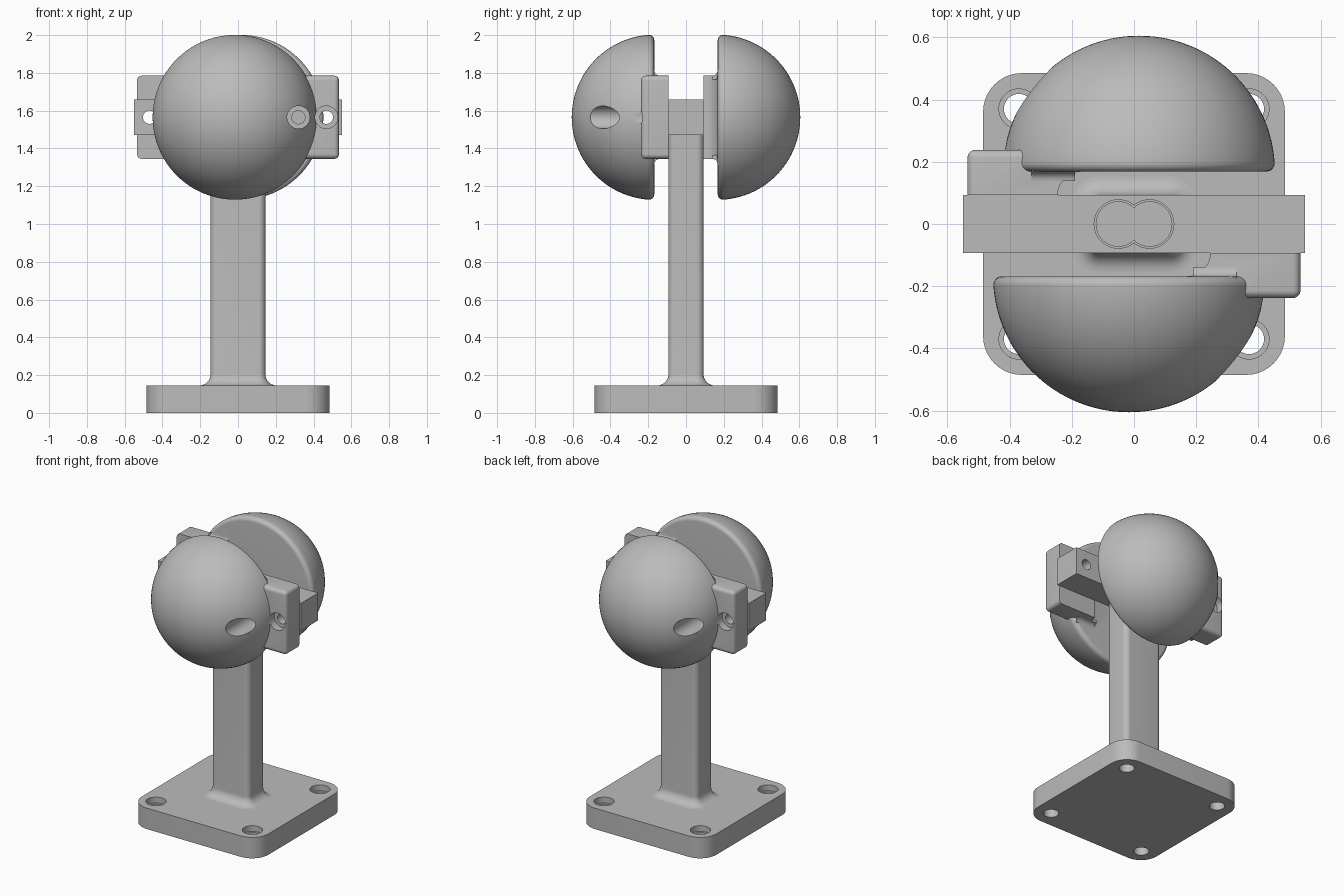
import bpy, bmesh
from math import pi, sin, cos, sqrt
from mathutils import Matrix, Vector

if "Cube" in bpy.data.objects:
    bpy.data.objects.remove(bpy.data.objects["Cube"])

grey = bpy.data.materials.new("plain grey")
grey.use_nodes = True
COLOUR = (0.5, 0.5, 0.5, 1)
grey.diffuse_color = COLOUR
grey.node_tree.nodes["Principled BSDF"].inputs["Base Color"].default_value = COLOUR

AXIS_Z = 1.565      # height of the ball and bar centre
BAR_Y = 0.093       # half depth of the bar
FLAT_Y = -0.168     # flat face of the front half ball


def finish(bm, name):
    bmesh.ops.recalc_face_normals(bm, faces=bm.faces)
    mesh = bpy.data.meshes.new(name)
    bm.to_mesh(mesh)
    bm.free()
    mesh.materials.append(grey)
    ob = bpy.data.objects.new(name, mesh)
    bpy.context.collection.objects.link(ob)
    return ob


def activate(ob):
    bpy.ops.object.select_all(action='DESELECT')
    ob.select_set(True)
    bpy.context.view_layer.objects.active = ob


def smooth(ob):
    activate(ob)
    bpy.ops.object.shade_smooth_by_angle(angle=pi / 6)


def boolean(ob, others, operation='DIFFERENCE'):
    activate(ob)
    for other in others:
        mod = ob.modifiers.new("boolean", 'BOOLEAN')
        mod.operation, mod.solver, mod.object = operation, 'EXACT', other
        bpy.ops.object.modifier_apply(modifier=mod.name)
        bpy.data.objects.remove(other)


def arc(cx, cy, r, start, end, steps=10):
    return [(cx + r * cos(start + (end - start) * i / steps),
             cy + r * sin(start + (end - start) * i / steps)) for i in range(steps + 1)]


def rounded_rect(hx, hy, r):
    corners = [(1, 1), (-1, 1), (-1, -1), (1, -1)]
    return [p for i, (sx, sy) in enumerate(corners)
            for p in arc(sx * (hx - r), sy * (hy - r), r, i * pi / 2, (i + 1) * pi / 2)]


def loft(name, loops):
    """Closed solid through a stack of (outline, z) loops."""
    bm = bmesh.new()
    rings = [[bm.verts.new((x, y, z)) for x, y in pts] for pts, z in loops]
    n = len(rings[0])
    for a, b in zip(rings, rings[1:]):
        for i in range(n):
            bm.faces.new((a[i], a[(i + 1) % n], b[(i + 1) % n], b[i]))
    bm.faces.new(rings[0])
    bm.faces.new(rings[-1])
    return finish(bm, name)


def rod(x, y, r, z0, z1):
    return loft("rod", [(arc(x, y, r, 0, 2 * pi * 47 / 48, 47), z) for z in (z0, z1)])


def bore(x, r, y0, y1):
    """Cylinder along y at the bar height."""
    ob = rod(x, -AXIS_Z, r, y0, y1)
    ob.data.transform(Matrix(((1, 0, 0, 0), (0, 0, 1, 0), (0, -1, 0, 0), (0, 0, 0, 1))))
    return ob


# Base plate with four counterbored holes
base = loft("base_plate", [(rounded_rect(0.485, 0.485, 0.125), z) for z in (0, 0.145)])
for sx in (-1, 1):
    for sy in (-1, 1):
        boolean(base, [rod(sx * 0.37, sy * 0.37, 0.048, -0.1, 0.3),
                       rod(sx * 0.37, sy * 0.37, 0.064, 0.105, 0.3)])
smooth(base)

# Post flaring into the base
FLARE = 0.06
loops = []
for i in range(9):
    t = i / 8 * pi / 2
    grow = FLARE * (1 - sin(t))
    loops.append((rounded_rect(0.145 + grow, BAR_Y + grow, 0.035 + grow),
                  0.145 + FLARE * (1 - cos(t))))
loops.append((rounded_rect(0.145, BAR_Y, 0.035), AXIS_Z - 0.095))
smooth(loft("post", loops))

# Cross bar with end holes and a thin figure-of-eight groove on top
bar = loft("cross_bar", [([(0.55, BAR_Y), (-0.55, BAR_Y), (-0.55, -BAR_Y), (0.55, -BAR_Y)], z)
                         for z in (AXIS_Z - 0.095, AXIS_Z + 0.095)])
boolean(bar, [bore(s * 0.468, 0.035, -0.3, 0.3) for s in (-1, 1)])
TOP = AXIS_Z + 0.095
boolean(bar, [rod(s * 0.05, 0, 0.078, TOP - 0.03, TOP + 0.1) for s in (-1, 1)])
smooth(bar)
pin = rod(-0.05, 0, 0.073, TOP - 0.03, TOP)
pin.name = "top_pin"
boolean(pin, [rod(0.05, 0, 0.073, TOP - 0.03, TOP)], 'UNION')
smooth(pin)


def half_ball():
    """Half ball facing -y with a rounded rim, turned about its own axis."""
    R, f = 0.437, 0.028
    rim = sqrt((R - f) ** 2 - f ** 2)
    tilt = math_angle = Vector((rim, f)).angle(Vector((1, 0)))
    profile = [(0, 0)] + arc(rim, f, f, -pi / 2, tilt, 8) + arc(0, 0, R, tilt, pi / 2, 28)[1:]
    bm = bmesh.new()
    verts = [bm.verts.new((max(r, 0), -d, 0)) for r, d in profile]
    edges = [bm.edges.new(p) for p in zip(verts, verts[1:])]
    bmesh.ops.spin(bm, geom=verts + edges, cent=(0, 0, 0), axis=(0, 1, 0),
                   angle=2 * pi, steps=96)
    bmesh.ops.remove_doubles(bm, verts=bm.verts, dist=0.0004)
    bmesh.ops.translate(bm, verts=bm.verts, vec=(-0.016, FLAT_Y, AXIS_Z))
    return finish(bm, "front_half_ball")


def ear():
    """Mounting ear with a hollow curve into the flat and rounded outer edges."""
    OUT_X, OUT_Y = 0.535, -0.238
    reach = -BAR_Y - FLAT_Y
    outline = ([(OUT_X, -BAR_Y)] + arc(0.245 - reach, -BAR_Y, reach, 0, -pi / 2)
               + [(0.245 - reach, OUT_Y), (OUT_X, OUT_Y)])
    ob = loft("ear", [(outline, z) for z in (AXIS_Z - 0.22, AXIS_Z + 0.22)])
    bm = bmesh.new()
    bm.from_mesh(ob.data)

    def on_side(e, axis, value):
        return all(abs(v.co[axis] - value) < 1e-4 for v in e.verts)
    rounded = [e for e in bm.edges if (on_side(e, 0, OUT_X) or on_side(e, 1, OUT_Y))
               and not on_side(e, 1, -BAR_Y)]
    bmesh.ops.bevel(bm, geom=rounded, offset=0.025, segments=6, profile=0.5, affect='EDGES')
    bm.to_mesh(ob.data)
    bm.free()
    return ob


def fillet(side):
    """Small hollow strip where the ear's top or bottom meets the flat."""
    r = 0.03
    edge = 0.22
    pts = ([(FLAT_Y - 0.02, edge - 0.02), (FLAT_Y + r, edge - 0.02)]
           + arc(FLAT_Y + r, edge + r, r, -pi / 2, -pi, 6) + [(FLAT_Y - 0.02, edge + r)])
    ob = loft("fillet", [(pts, x) for x in (0.19, 0.33)])
    for v in ob.data.vertices:
        y, z, x = v.co
        v.co = (x, y, AXIS_Z + side * z)
    bm = bmesh.new()
    bm.from_mesh(ob.data)
    bmesh.ops.recalc_face_normals(bm, faces=bm.faces)
    bm.to_mesh(ob.data)
    bm.free()
    return ob


# Front half ball with its ear and bolt holes, then the same turned half round
ball = half_ball()
boolean(ball, [ear(), fillet(1), fillet(-1)], 'UNION')
for x in (0.32, 0.468):
    boolean(ball, [bore(x, 0.06, -0.8, -0.185), bore(x, 0.035, -0.8, -0.02)])
smooth(ball)
back = ball.copy()
back.data = ball.data.copy()
back.name = "back_half_ball"
back.data.transform(Matrix.Rotation(pi, 4, 'Z'))
bpy.context.collection.objects.link(back)
